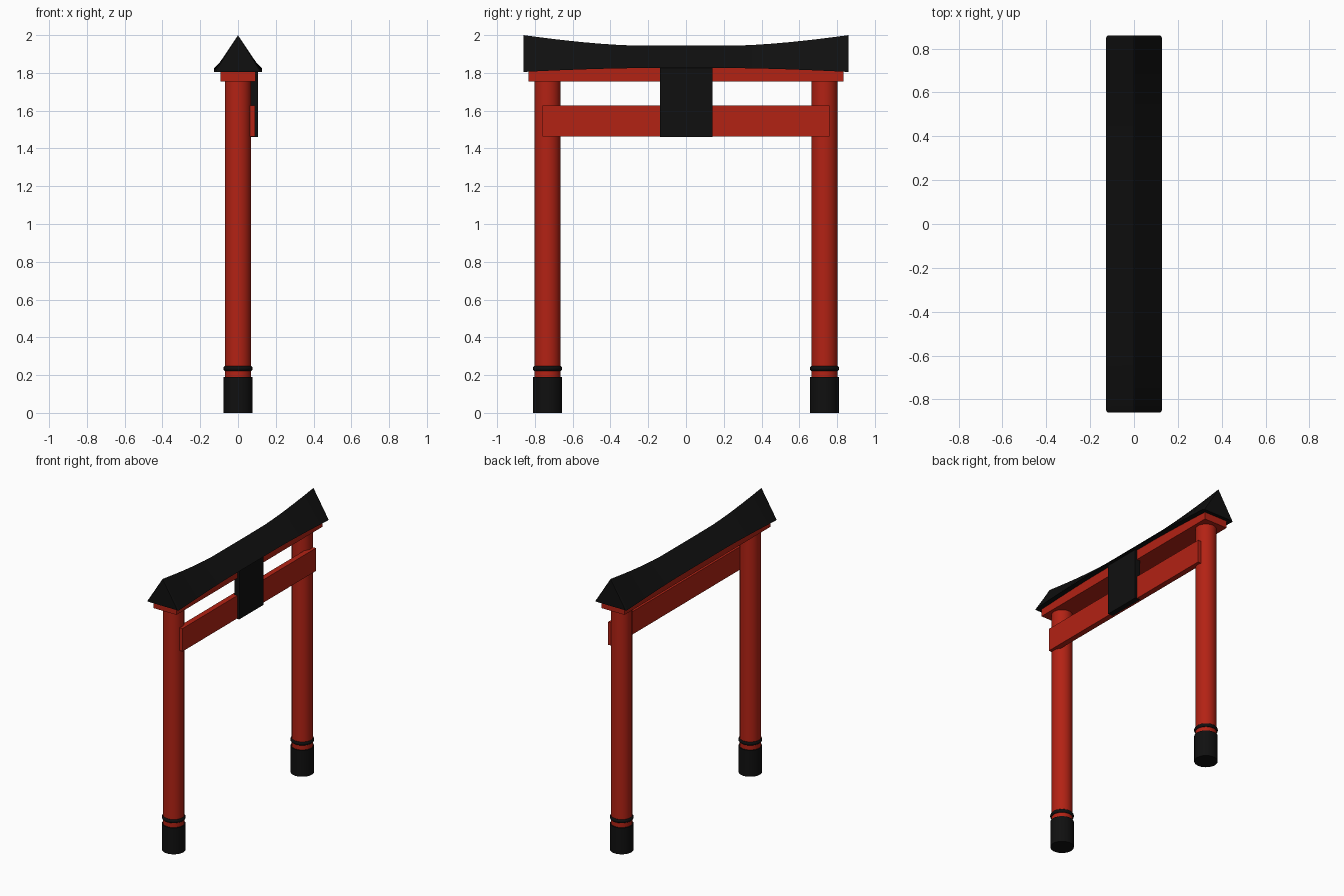
import bpy, bmesh

if "Cube" in bpy.data.objects:
    bpy.data.objects.remove(bpy.data.objects["Cube"])


def material(name, rgb):
    m = bpy.data.materials.new(name)
    m.diffuse_color = (*rgb, 1)
    m.use_nodes = True
    m.node_tree.nodes["Principled BSDF"].inputs["Base Color"].default_value = m.diffuse_color
    return m


RED = material("vermilion", (0.45, 0.016, 0.007))
BLACK = material("black", (0.005, 0.005, 0.005))


def finish(name, mat, smooth=False):
    ob = bpy.context.object
    ob.name = name
    ob.data.materials.append(mat)
    if smooth:
        bpy.ops.object.shade_smooth_by_angle()
    return ob


def box(name, mat, lo, hi):
    bpy.ops.mesh.primitive_cube_add(size=1, location=[(a + b) / 2 for a, b in zip(lo, hi)])
    bpy.context.object.scale = [b - a for a, b in zip(lo, hi)]
    bpy.ops.object.transform_apply(location=False, rotation=False)
    return finish(name, mat)


def cylinder(name, mat, r, y, z0, z1):
    bpy.ops.mesh.primitive_cylinder_add(vertices=48, radius=r, depth=z1 - z0,
                                        location=(0, y, (z0 + z1) / 2))
    return finish(name, mat, True)


# Posts with black feet and ring bands
for side, s in (("left", -1), ("right", 1)):
    y = s * 0.733
    cylinder(side + "_post", RED, 0.069, y, 0.18, 1.77)
    cylinder(side + "_foot", BLACK, 0.077, y, 0.0, 0.19)
    bpy.ops.mesh.primitive_torus_add(major_segments=48, minor_segments=12, major_radius=0.064,
                                     minor_radius=0.014, location=(0, y, 0.235))
    finish(side + "_ring", BLACK, True)

# Crossbeams and central plaque
box("upper_beam", RED, (-0.092, -0.833, 1.755), (0.092, 0.833, 1.828))
box("lower_beam", RED, (0.05, -0.76, 1.463), (0.09, 0.76, 1.628))
box("plaque", BLACK, (0.066, -0.137, 1.46), (0.106, 0.139, 1.838))

# Roof: triangular section lofted along y, flaring towards the ends
half = [0.0, 0.15, 0.3, 0.38, 0.46, 0.54, 0.62, 0.7, 0.78, 0.845, 0.855, 0.86]
bm = bmesh.new()
rings = []
for y in [-v for v in half[:0:-1]] + half:
    t = max(0.0, (abs(y) - 0.27) / 0.59) ** 1.5
    w = 0.119 if abs(y) > 0.857 else 0.125 if abs(y) > 0.85 else 0.128
    apex, base = 1.945 + 0.055 * t, 1.825 - 0.02 * t
    rings.append([bm.verts.new(p) for p in ((-w, y, base), (w, y, base), (0, y, apex))])
for a, b in zip(rings, rings[1:]):
    for i in range(3):
        j = (i + 1) % 3
        bm.faces.new((a[i], a[j], b[j], b[i]))
bm.faces.new(rings[0])
bm.faces.new(rings[-1])
bmesh.ops.recalc_face_normals(bm, faces=bm.faces)
mesh = bpy.data.meshes.new("roof")
bm.to_mesh(mesh)
bm.free()
roof = bpy.data.objects.new("roof", mesh)
bpy.context.collection.objects.link(roof)
bpy.ops.object.select_all(action="DESELECT")
roof.select_set(True)
bpy.context.view_layer.objects.active = roof
finish("roof", BLACK, True)
